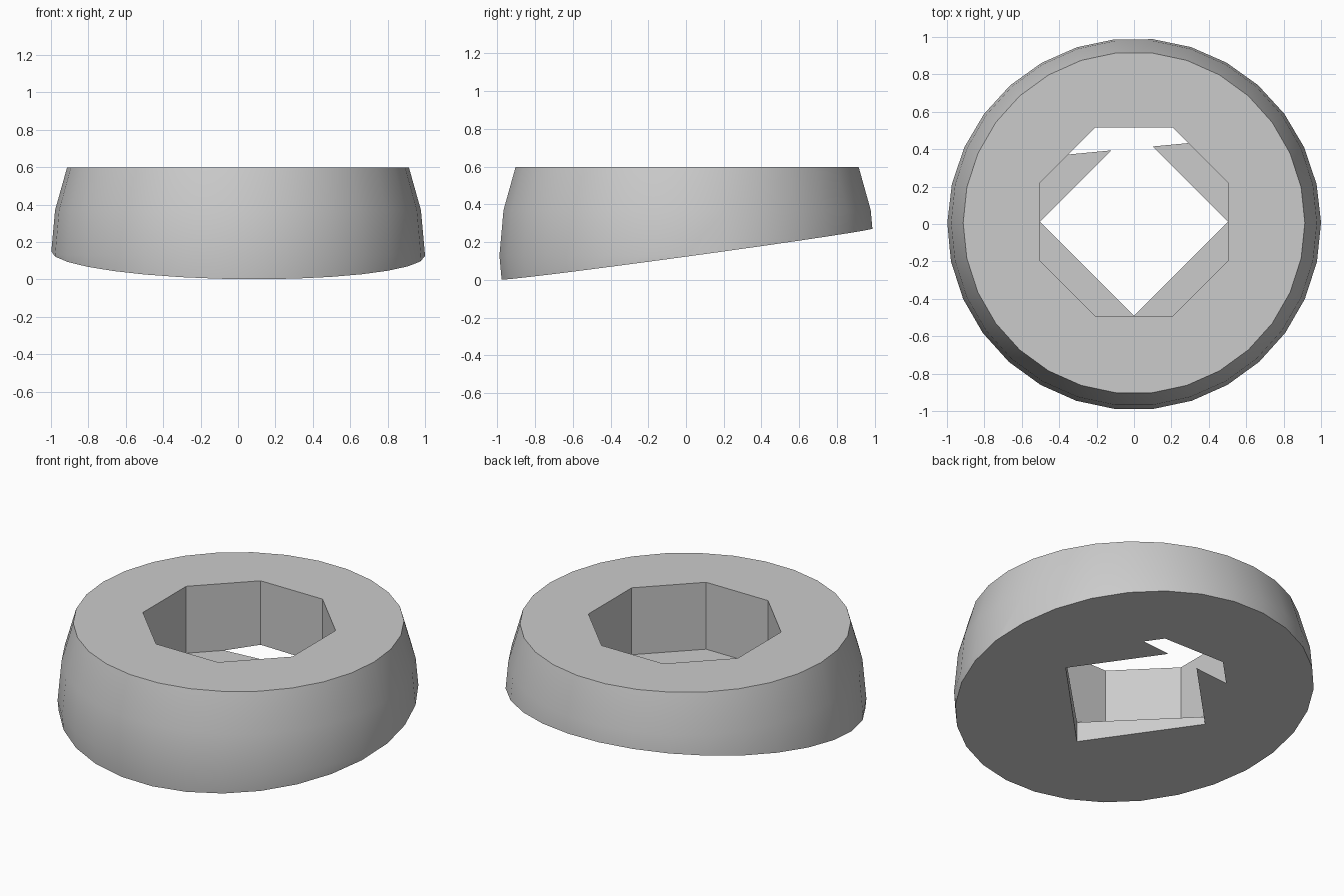
import bpy, bmesh, math
from mathutils import Vector

if "Cube" in bpy.data.objects:
    bpy.data.objects.remove(bpy.data.objects["Cube"])

CY = 0.006                      # axis offset in y
EQUATOR, TOP, FLOOR = 0.13, 0.60, 0.192

grey = bpy.data.materials.new("grey")
grey.diffuse_color = (0.6, 0.6, 0.6, 1)
grey.use_nodes = True
grey.node_tree.nodes["Principled BSDF"].inputs["Base Color"].default_value = grey.diffuse_color


def prism(bm, rings, sides, cy, turn=0.0):
    """Stack of regular polygons (radius, z), bridged and capped."""
    loops = []
    for r, z in rings:
        loops.append([bm.verts.new((r * math.cos(turn + i * math.tau / sides),
                                    cy + r * math.sin(turn + i * math.tau / sides), z))
                      for i in range(sides)])
    for a, b in zip(loops, loops[1:]):
        for i in range(sides):
            j = (i + 1) % sides
            bm.faces.new((a[i], a[j], b[j], b[i]))
    bm.faces.new(loops[0][::-1])
    bm.faces.new(loops[-1])


def make(name, bm):
    bmesh.ops.recalc_face_normals(bm, faces=bm.faces)
    mesh = bpy.data.meshes.new(name)
    bm.to_mesh(mesh)
    bm.free()
    mesh.materials.append(grey)
    obj = bpy.data.objects.new(name, mesh)
    bpy.context.collection.objects.link(obj)
    return obj


# Body: slice of a stretched 30-sided sphere
bm = bmesh.new()
rings = [(math.cos(math.radians(a)), EQUATOR + 1.155 * math.sin(math.radians(a)))
         for a in (-24, -12, 0, 12, 24)]
prism(bm, rings, 30, CY)
# Slanted underside
cut = bmesh.ops.bisect_plane(bm, geom=bm.verts[:] + bm.edges[:] + bm.faces[:],
                             plane_co=Vector((0.1, -0.987, 0)),
                             plane_no=Vector((0.013, -0.137, 1)), clear_inner=True)
edges = [e for e in cut["geom_cut"] if isinstance(e, bmesh.types.BMEdge)]
bmesh.ops.contextual_create(bm, geom=edges)
body = make("ring_body", bm)

# Octagonal recess from above, square hole through the floor
cutters = []
for name, sides, radius, low, turn in (
        ("octagon_recess_cutter", 8, 0.545, FLOOR, math.pi / 8),
        ("square_hole_cutter", 4, 0.502, -0.5, 0.0)):
    bm = bmesh.new()
    prism(bm, [(radius, low), (radius, 1.0)], sides, 0.012, turn)
    cutter = make(name, bm)
    cutter.hide_render = True
    mod = body.modifiers.new(name, 'BOOLEAN')
    mod.operation, mod.solver, mod.object = 'DIFFERENCE', 'EXACT', cutter
    cutters.append(cutter)

bpy.context.view_layer.objects.active = body
body.select_set(True)
for mod in list(body.modifiers):
    bpy.ops.object.modifier_apply(modifier=mod.name)
for cutter in cutters:
    bpy.data.objects.remove(cutter)
bpy.ops.object.shade_smooth_by_angle(angle=math.radians(30))
